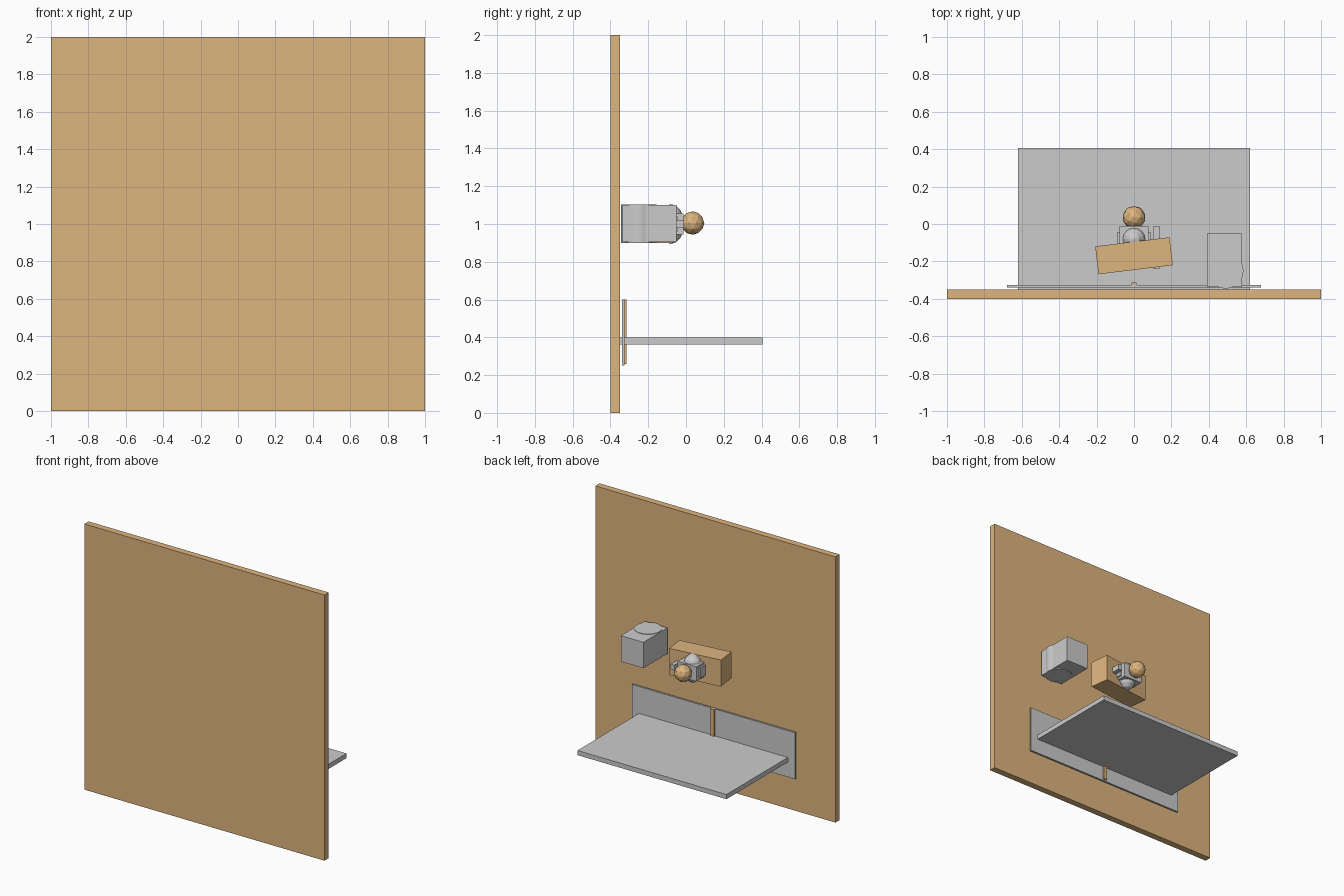
import bpy
from math import radians

if "Cube" in bpy.data.objects:
    bpy.data.objects.remove(bpy.data.objects["Cube"])

wood = bpy.data.materials.new("wood")
wood.diffuse_color = (0.73, 0.46, 0.21, 1)
wood.use_nodes = True
wood.node_tree.nodes["Principled BSDF"].inputs["Base Color"].default_value = wood.diffuse_color


def finish(ob, name, mat):
    ob.name = name
    if mat:
        ob.data.materials.append(mat)
    return ob


def box(name, x, y, z, mat=None, turn=0):
    loc = [(a + b) / 2 for a, b in (x, y, z)]
    bpy.ops.mesh.primitive_cube_add(size=1, location=loc, rotation=(0, 0, radians(turn)))
    ob = bpy.context.object
    ob.scale = [b - a for a, b in (x, y, z)]
    return finish(ob, name, mat)


# Wall, shelf and its backing strip
box("wall_panel", (-1, 1), (-0.40, -0.35), (0, 2), wood)
box("shelf", (-0.62, 0.62), (-0.35, 0.405), (0.363, 0.398))
box("backing_strip", (-0.68, 0.68), (-0.34, -0.326), (0.25, 0.60))
box("centre_slat", (-0.014, 0.014), (-0.327, -0.314), (0.26, 0.60), wood)

# Storage box with a drum set into it
box("storage_box", (0.39, 0.578), (-0.336, -0.05), (0.905, 1.10))
bpy.ops.mesh.primitive_cylinder_add(vertices=32, radius=0.095, depth=0.203, location=(0.49, -0.25, 1.002))
finish(bpy.context.object, "drum", None)
bpy.ops.object.shade_smooth_by_angle()

# Tilted wooden block
box("tilted_block", (-0.2, 0.2), (-0.245, -0.095), (0.9, 1.1), wood, 7)

# Small figure: head, rounded body, chest, shoulders and arm
bpy.ops.mesh.primitive_ico_sphere_add(subdivisions=2, radius=0.062, location=(0, 0.035, 1.005))
finish(bpy.context.object, "head", wood)
bpy.ops.mesh.primitive_uv_sphere_add(segments=16, ring_count=8, radius=1, location=(0, -0.08, 1.0))
body = finish(bpy.context.object, "rounded_body", None)
body.scale = (0.072, 0.07, 0.105)
box("chest", (-0.078, 0.078), (-0.14, -0.012), (0.945, 1.055))
box("shoulders", (-0.09, 0.09), (-0.12, -0.045), (0.96, 1.04))
box("arm", (0.103, 0.135), (-0.24, -0.01), (0.98, 1.02))
